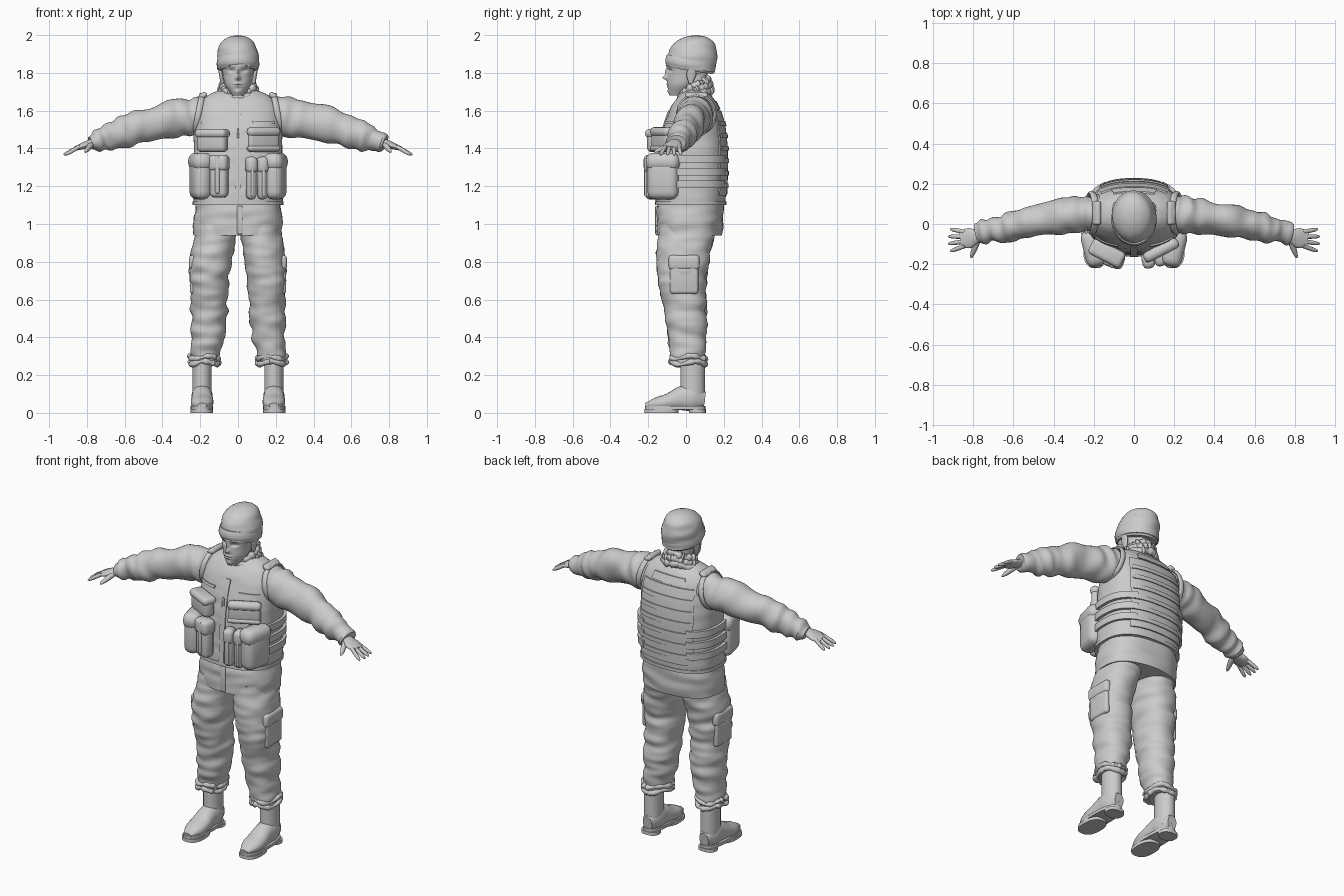
import bpy, bmesh
from math import cos, sin, tau, exp, radians, copysign
from mathutils import Vector, noise

default_cube = bpy.data.objects.get("Cube")
if default_cube:
    bpy.data.objects.remove(default_cube, do_unlink=True)

GREY = bpy.data.materials.new("plain_grey")
GREY.use_nodes = True
GREY.diffuse_color = (.6, .6, .6, 1)
GREY.node_tree.nodes["Principled BSDF"].inputs["Base Color"].default_value = GREY.diffuse_color
SIDES = {"left": 1, "right": -1}


def finish(name, bm):
    bmesh.ops.recalc_face_normals(bm, faces=bm.faces)
    mesh = bpy.data.meshes.new(name)
    bm.to_mesh(mesh)
    bm.free()
    mesh.materials.append(GREY)
    part = bpy.data.objects.new(name, mesh)
    bpy.context.collection.objects.link(part)
    bpy.ops.object.select_all(action="DESELECT")
    part.select_set(True)
    bpy.context.view_layer.objects.active = part
    bpy.ops.object.shade_smooth_by_angle(angle=radians(45))
    return part


def at(rule, t):
    """Value at t of a rule: a function, a constant, or evenly spread keys joined by a smooth curve"""
    if callable(rule):
        return rule(t)
    if not isinstance(rule, (list, tuple)):
        return rule
    if isinstance(rule[0], tuple):
        return [at(axis, t) for axis in zip(*rule)]
    last = len(rule) - 1
    i = min(int(t * last), last - 1)
    f = t * last - i
    b, c = rule[i], rule[i + 1]
    a = rule[i - 1] if i else 2 * b - c
    d = rule[i + 2] if i + 2 <= last else 2 * c - b
    return b + f / 2 * (c - a + f * (2 * a - 5 * b + 4 * c - d + f * (3 * b - a - 3 * c + d)))


def rounded(radius, power):
    """Radius rule that closes to a round tip at the end"""
    return lambda t: radius * (1.001 - t ** power) ** .5


def squircle(angle, power):
    return [copysign(abs(v) ** (2 / power), v) for v in (cos(angle), sin(angle))]


def tube(name, spine, width, depth, side="X", upright=False, closed=False, mirror=1,
         rings=16, segs=24, power=2, folds=0, sculpt=None):
    """Skin along a spine; width is the radius along the side axis, depth the other radius"""
    count = rings if closed else rings + 1
    centres = [Vector(at(spine, k / rings)) for k in range(count)]
    bm, loops = bmesh.new(), []
    for k, centre in enumerate(centres):
        ahead = centres[(k + 1) % count] if closed else centres[min(k + 1, rings)]
        behind = centres[k - 1] if closed or k else centre
        along = Vector((0, 0, 1)) if upright else (ahead - behind).normalized()
        u = Vector([axis == side for axis in "XYZ"])
        u = (u - along * u.dot(along)).normalized()
        v = along.cross(u)
        loop = []
        for j in range(segs):
            c, s = squircle(tau * j / segs, power)
            reach = u * c * at(width, k / rings) + v * s * at(depth, k / rings)
            co = centre + reach
            if folds:
                spot = co * 7 + along * co.dot(along) * 16 + Vector((mirror, 0, 0))
                co += reach.normalized() * folds * noise.noise(spot)
            if sculpt:
                co = sculpt(co)
            loop.append(bm.verts.new((co.x * mirror, co.y, co.z)))
        loops.append(loop)
    for k in range(rings):
        lower, upper = loops[k], loops[(k + 1) % count]
        for j in range(segs):
            bm.faces.new((lower[j - 1], lower[j], upper[j], upper[j - 1]))
    if not closed:
        bm.faces.new(loops[0])
        bm.faces.new(loops[-1])
    return finish(name, bm)


def box(name, loc, size, turn=0, bevel=.02):
    bm = bmesh.new()
    bmesh.ops.create_cube(bm, size=1)
    bmesh.ops.scale(bm, vec=size, verts=bm.verts)
    bmesh.ops.bevel(bm, geom=bm.edges[:], offset=min(bevel, min(size) * .45), segments=3,
                    profile=.5, affect="EDGES")
    part = finish(name, bm)
    part.location = loc
    part.rotation_euler.z = radians(turn)
    return part


def pouch(name, loc, size, turn, bevel=.025):
    """Rounded bag with a slightly larger lid over its upper part"""
    box(name, loc, size, turn, bevel)
    (x, y, z), (w, d, h) = loc, size
    box(name + "_flap", (x, y, z + h * .33), (w + .01, d + .015, h * .4), turn, bevel)


# Vest shape as rules, also used to lay bands on its surface
VEST_BOTTOM, VEST_TOP, VEST_POWER = 1.1, 1.72, 2.5
vest_spine = ((0, .025, VEST_BOTTOM), (0, .05, VEST_TOP))
vest_width, vest_depth = rounded(.235, 10), rounded(.183, 3.5)


def band(name, low, high, start, end, thick=.008, mirror=1):
    """Raised strip on the vest between two heights and two angles"""
    columns, rows = max(2, int((end - start) / 5)), max(1, int((high - low) / .03))
    bm, layers = bmesh.new(), []
    for lift in (-.006, thick):
        grid = []
        for j in range(rows + 1):
            z = low + (high - low) * j / rows
            t = (z - VEST_BOTTOM) / (VEST_TOP - VEST_BOTTOM)
            line = []
            for i in range(columns + 1):
                c, s = squircle(radians(start + (end - start) * i / columns), VEST_POWER)
                line.append(bm.verts.new((mirror * c * (vest_width(t) + lift),
                                          at(vest_spine, t)[1] + s * (vest_depth(t) + lift), z)))
            grid.append(line)
        for j in range(rows):
            for i in range(columns):
                bm.faces.new((grid[j][i], grid[j][i + 1], grid[j + 1][i + 1], grid[j + 1][i]))
        layers.append(grid)
    inner, outer = [g[0] + [r[-1] for r in g[1:-1]] + g[-1][::-1] + [r[0] for r in g[-2:0:-1]] for g in layers]
    for k in range(len(inner)):
        bm.faces.new((inner[k - 1], inner[k], outer[k], outer[k - 1]))
    return finish(name, bm)


# Jacket skirt and vest
tube("jacket_skirt", ((0, .015, .94), (0, .03, 1.2)), (.235, .235, .225, .215), (.17, .177, .175, .165),
     upright=True, segs=48, power=2.4, folds=.01)
tube("vest", vest_spine, vest_width, vest_depth, upright=True, rings=40, segs=64, power=VEST_POWER, folds=.004)
band("vest_hem", VEST_BOTTOM, 1.12, -90, 270, .005)
band("front_zip", VEST_BOTTOM, 1.6, -92, -88, .006)
box("zip_pull", (0, -.14, 1.48), (.012, .01, .05))
box("skirt_fly", (.01, -.157, 1.02), (.03, .012, .15))

# Back panel and webbing
band("back_panel", 1.15, 1.6, 48, 132)
band("back_top_patch", 1.61, 1.65, 65, 115)
for k in range(6):
    height = 1.19 + k * .066
    band(f"back_webbing_{k}", height, height + .025, 52, 128, .014)

for side, m in SIDES.items():
    # Side straps, shoulder pads and armhole rims
    for k in range(3):
        height = 1.19 + k * .067
        band(f"{side}_side_strap_{k}", height, height + .04, -22, 60, .016, m)
    band(f"{side}_chest_strap", 1.53, 1.545, -75, -38, .006, m)
    pad = box(f"{side}_shoulder_pad", (m * .185, .055, 1.68), (.045, .12, .03))
    pad.rotation_euler.y = m * .5
    tube(f"{side}_armhole_rim", lambda t: (.21 - .02 * sin(tau * t), .055 + .1 * cos(tau * t), 1.58 + .105 * sin(tau * t)),
         .016, .009, closed=True, mirror=m, segs=10)

    # Sleeve and hand
    tube(f"{side}_sleeve", ((.12, .06, 1.59), (.45, .02, 1.53), (.78, -.05, 1.43)), (.09, .09, .08, .07, .05),
         (.09, .1, .09, .085, .04), side="Y", mirror=m, rings=60, segs=32, folds=.02)
    tube(f"{side}_palm", ((.74, -.05, 1.44), (.86, -.08, 1.4)), (.03, .035, .05, .04), (.025, .02, .012),
         side="Y", mirror=m)
    for k, finger in enumerate(("little", "ring", "middle", "index")):
        length = .93 - .01 * abs(k - 1.5)
        tube(f"{side}_{finger}_finger", ((.84, -.04 - .023 * k, 1.41), (length, -.025 - .037 * k, 1.365)),
             rounded(.011, 5), rounded(.011, 5), side="Y", mirror=m, segs=10)
    tube(f"{side}_thumb", ((.77, -.06, 1.43), (.81, -.17, 1.38)), rounded(.016, 3), rounded(.016, 3), mirror=m, segs=10)

    # Trouser leg, gathered cuff and thigh pocket
    tube(f"{side}_trouser_leg", ((.11, .01, 1), (.15, -.02, .75), (.155, 0, .5), (.18, .01, .26)),
         (.11, .11, .1, .09, .07), (.15, .14, .12, .105, .085), upright=True, mirror=m, rings=60, segs=40,
         power=2.2, folds=.014)
    for k in range(2):
        tube(f"{side}_trouser_cuff_{k}", lambda t: (.18 + .075 * cos(tau * t), .012 + .088 * sin(tau * t),
             .265 + .028 * k + .008 * sin(3 * tau * t + k)), .013, .013, side="Z", closed=True, mirror=m,
             rings=48, segs=10, folds=.012)
    pouch(f"{side}_thigh_pocket", (m * .238, -.01, .73), (.034, .15, .2), 0)

    # Boot
    tube(f"{side}_boot_shaft", ((.19, .035, .06), (.19, .035, .28)), .051, .065, upright=True, mirror=m)
    tube(f"{side}_boot_foot", ((.19, .1, .07), (.19, 0, .08), (.19, -.11, .055), (.19, -.215, .04)),
         (.03, .055, .055, .06, .055, .025), (.04, .07, .065, .045, .035, .012), mirror=m, power=2.2)
    for part, y, bottom, top, half_width, half_length in (
            ("welt", -.058, .018, .036, .06, .16), ("front_sole", -.13, 0, .02, .06, .09), ("heel", .06, 0, .02, .054, .045)):
        tube(f"{side}_boot_{part}", ((.192, y, bottom), (.192, y, top)), half_width, half_length,
             upright=True, mirror=m, rings=1, segs=32, power=2.5)

    # Deep pouch beside the belly
    pouch(f"{side}_side_pouch", (m * .2, -.12, 1.25), (.095, .17, .24), m * -14, .04)

# Front pouches
pouch("right_chest_pouch", (-.135, -.145, 1.44), (.17, .07, .12), -27)
pouch("right_front_pouch", (-.1, -.175, 1.25), (.095, .07, .22), -18)
box("right_front_pouch_strap", (-.1, -.18, 1.26), (.025, .08, .2), -18)
pouch("left_chest_pocket", (.135, -.13, 1.445), (.18, .04, .13), 27)
box("left_chest_pocket_strip", (.135, -.134, 1.4), (.185, .046, .03), 27)
for k in range(2):
    x, y = .07 + .06 * k, .012 * k - .182
    pouch(f"left_narrow_pouch_{k}", (x, y, 1.24), (.052, .065, .22), 15)
    box(f"left_narrow_pouch_strap_{k}", (x, y - .005, 1.24), (.018, .07, .19), 15)

# Head with a moulded face: each bump has x, z, width, height and depth
BUMPS = {"nose": (0, 1.775, .012, .013, .026), "bridge": (0, 1.805, .008, .02, .014),
         "socket": (.033, 1.812, .018, .01, -.012), "brow": (.03, 1.84, .03, .01, .006),
         "lips": (0, 1.735, .02, .012, .008), "mouth": (0, 1.735, .024, .003, -.008),
         "chin": (0, 1.7, .02, .013, .008)}


def mould_face(co):
    push = sum(deep * exp(-((abs(co.x) - x) / w) ** 2 - ((co.z - z) / h) ** 2) for x, z, w, h, deep in BUMPS.values())
    return co - Vector((0, push if co.y < -.02 else 0, 0))


tube("neck", ((0, .055, 1.6), (0, .045, 1.8)), .066, .068, upright=True)
tube("head", lambda t: (0, .02 - .065 * (1 - t) ** 2, 1.68 + .22 * t), (.03, .067, .08, .09, .085),
     (.04, .08, .1, .115, .11), upright=True, rings=72, segs=96, sculpt=mould_face)
for side, m in SIDES.items():
    tube(f"{side}_ear", ((.083, .025, 1.745), (.095, .03, 1.82)), .01, (.01, .02, .026, .02), upright=True, mirror=m)


# Knitted cap, lower at the back
def droop(co):
    return co - Vector((0, 0, .8 * (co.y - .03) * (2 - co.z)))


tube("cap_crown", ((0, .024, 1.82), (0, .055, 2)), rounded(.109, 4), rounded(.13, 4), upright=True,
     rings=32, segs=40, folds=.008, sculpt=droop)
tube("cap_cuff", ((0, .022, 1.81), (0, .026, 1.885)), (.1, .112, .112, .106), (.12, .132, .133, .127),
     upright=True, segs=40, sculpt=droop)

# Scarf wound round the neck, high at the back
for k in range(3):
    radius, height = .1 - .009 * k, 1.675 + .027 * k
    tube(f"scarf_{k}", lambda t: (radius * cos(tau * t), .048 + .85 * radius * sin(tau * t),
         height + .034 * sin(tau * t) + .004 * sin(4 * tau * t + k)), .02, .016, side="Z", closed=True,
         rings=64, segs=14, folds=.012)
